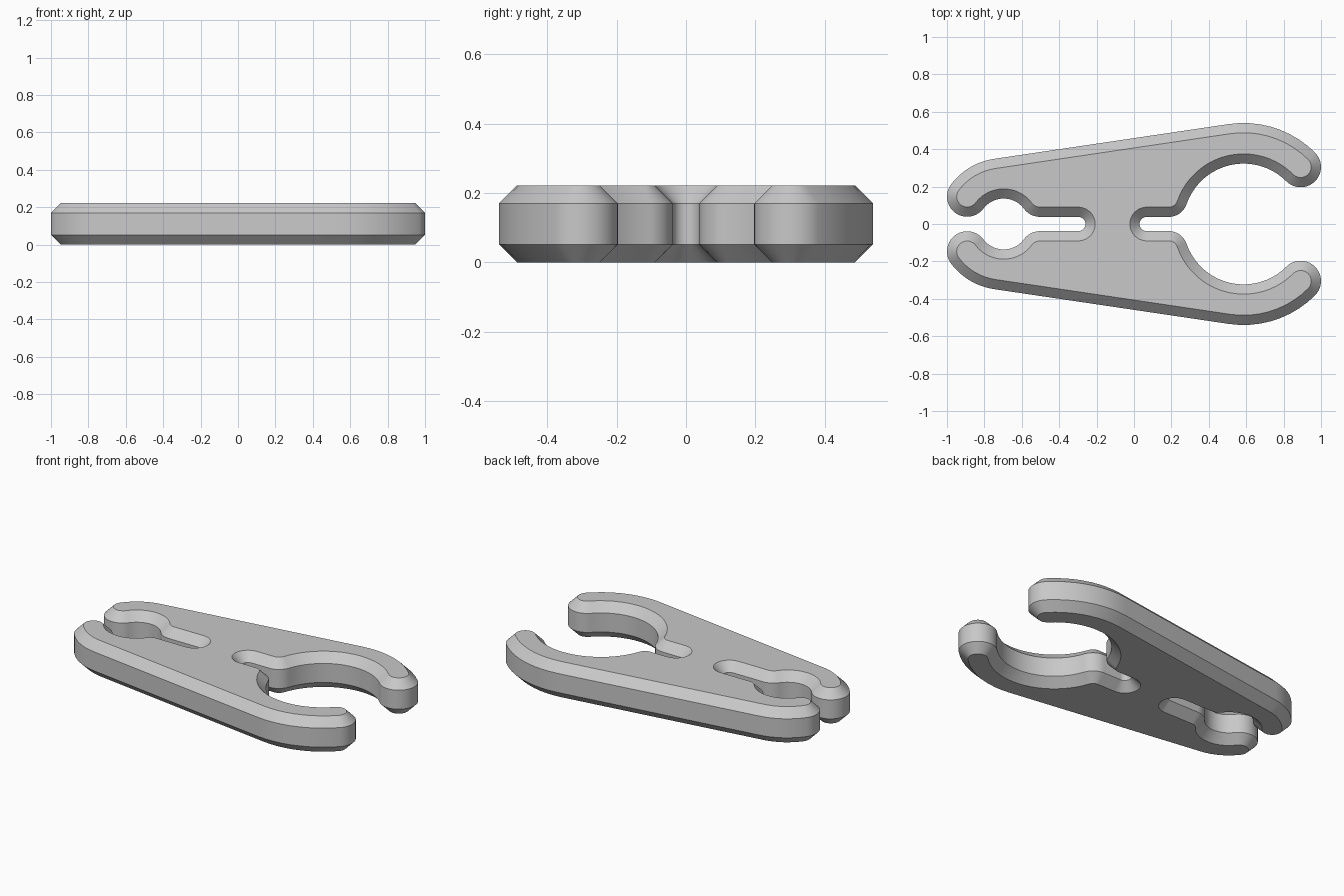
import bpy, bmesh
from math import sin, cos, asin, atan2, sqrt, degrees, radians, ceil

cube = bpy.data.objects.get("Cube")
if cube:
    bpy.data.objects.remove(cube)

grey = bpy.data.materials.new("plain grey")
grey.use_nodes = True
grey.diffuse_color = (0.58, 0.58, 0.58, 1)
grey.node_tree.nodes["Principled BSDF"].inputs["Base Color"].default_value = (0.58, 0.58, 0.58, 1)

HEIGHT, CHAMFER = 0.222, 0.052
SLOT = 0.038                                   # half width of both slots
BIG_X, BIG_HOLE, BIG_OUT, BIG_ANGLE = 0.586, 0.323, 0.54, 45
SMALL_X, SMALL_HOLE, SMALL_OUT, SMALL_ANGLE = -0.697, 0.136, 0.352, 37
BIG_SLOT_X, SMALL_SLOT_X = 0.068, -0.298       # centres of the slot ends


def arc(cx, cy, r, start, end):
    """Points on an arc, angles in degrees."""
    n = max(3, ceil(abs(end - start) / 6))
    angles = [radians(start + (end - start) * i / n) for i in range(n + 1)]
    return [(cx + r * cos(a), cy + r * sin(a)) for a in angles]


def fillet(hole, r):
    """Distance from the hole centre, height and contact angle of a slot corner."""
    y = SLOT + r
    x = sqrt((hole + r) ** 2 - y ** 2)
    return x, y, degrees(atan2(y, x))


def tip(cx, hole, out, angle):
    """Centre and radius of a rounded jaw tip."""
    mid, a = (hole + out) / 2, radians(angle)
    return cx + mid * cos(a), mid * sin(a), (out - hole) / 2


def outline(c):
    """Closed outline of the plate, moved inwards by c."""
    lean = 90 + degrees(asin((BIG_OUT - SMALL_OUT) / (BIG_X - SMALL_X)))
    far = 180 - SMALL_ANGLE
    br, sr = 0.1, 0.108
    bx, by, ba = fillet(BIG_HOLE, br)
    sx, sy, sa = fillet(SMALL_HOLE, sr)
    btx, bty, btr = tip(BIG_X, BIG_HOLE, BIG_OUT, BIG_ANGLE)
    stx, sty, st_r = tip(SMALL_X, SMALL_HOLE, SMALL_OUT, far)
    half = arc(BIG_SLOT_X, 0, SLOT + c, 180, 90)
    half += arc(BIG_X - bx, by, br - c, -90, -ba)
    half += arc(BIG_X, 0, BIG_HOLE + c, 180 - ba, BIG_ANGLE)
    half += arc(btx, bty, btr - c, BIG_ANGLE + 180, BIG_ANGLE + 360)
    half += arc(BIG_X, 0, BIG_OUT - c, BIG_ANGLE, lean)
    half += arc(SMALL_X, 0, SMALL_OUT - c, lean, far)
    half += arc(stx, sty, st_r - c, far, far + 180)
    half += arc(SMALL_X, 0, SMALL_HOLE + c, far, sa)
    half += arc(SMALL_X + sx, sy, sr - c, 180 + sa, 270)
    half += arc(SMALL_SLOT_X, 0, SLOT + c, 90, 0)
    return half + [(x, -y) for x, y in half[-2:0:-1]]


# Double-ended clip plate: four stacked outlines joined by walls and chamfers
bm = bmesh.new()
levels = [(CHAMFER, 0), (0, CHAMFER), (0, HEIGHT - CHAMFER), (CHAMFER, HEIGHT)]
rings = [[bm.verts.new((x, y, z)) for x, y in outline(c)] for c, z in levels]
for low, high in zip(rings, rings[1:]):
    for i in range(len(low)):
        j = (i + 1) % len(low)
        bm.faces.new((low[i], low[j], high[j], high[i]))
bm.faces.new(rings[0][::-1])
bm.faces.new(rings[-1])
bmesh.ops.remove_doubles(bm, verts=bm.verts[:], dist=0.0002)
bmesh.ops.triangulate(bm, faces=[f for f in bm.faces if len(f.verts) > 4])
bmesh.ops.recalc_face_normals(bm, faces=bm.faces[:])

mesh = bpy.data.meshes.new("clip_plate")
bm.to_mesh(mesh)
bm.free()
mesh.materials.append(grey)
plate = bpy.data.objects.new("clip_plate", mesh)
bpy.context.collection.objects.link(plate)

# Smooth curved walls, crisp chamfer edges
for ob in bpy.context.selected_objects:
    ob.select_set(False)
plate.select_set(True)
bpy.context.view_layer.objects.active = plate
bpy.ops.object.shade_smooth_by_angle(angle=radians(30))
